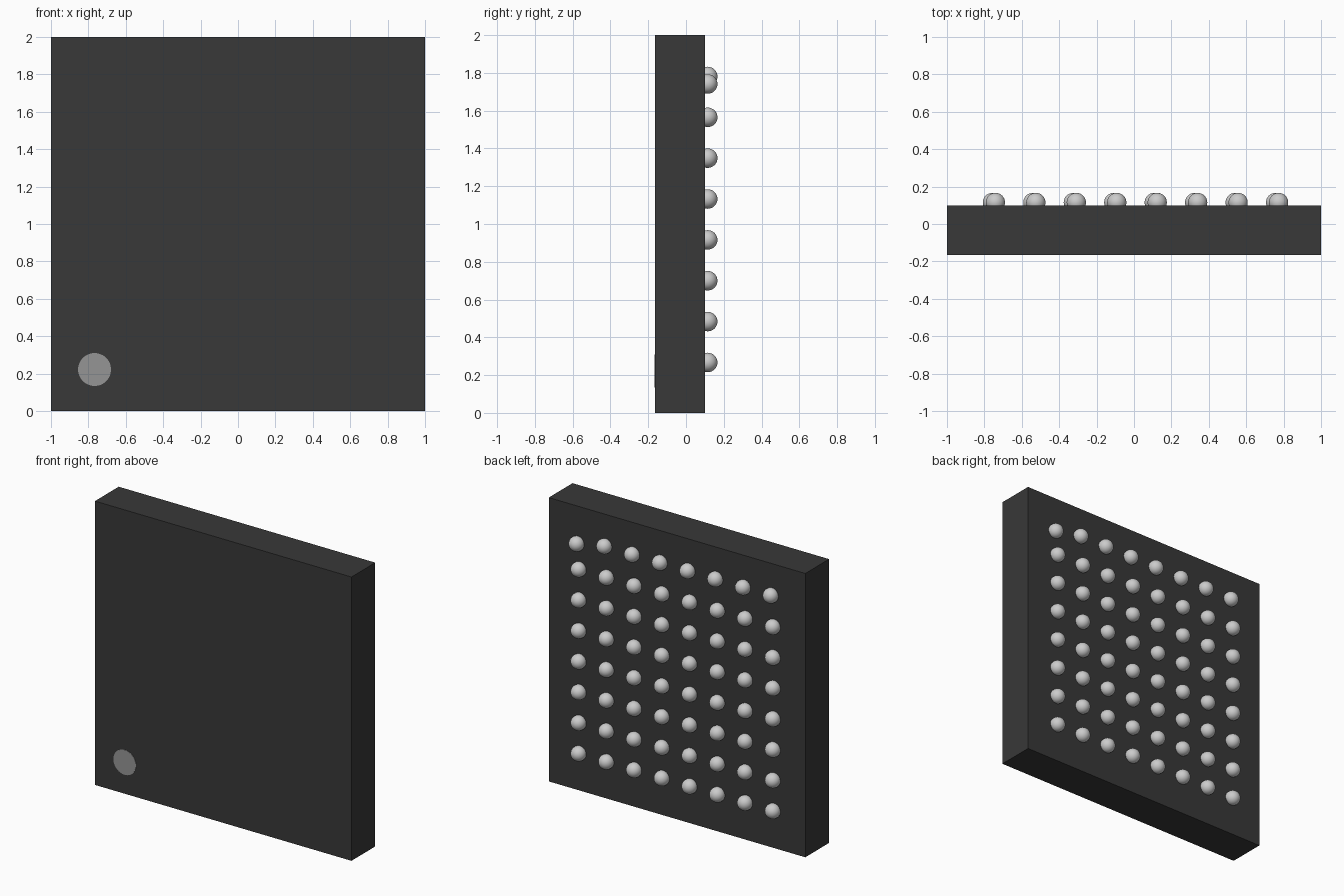
import bpy, bmesh, math
from mathutils import Matrix

cube = bpy.data.objects.get("Cube")
if cube:
    bpy.data.objects.remove(cube, do_unlink=True)


def material(name, value):
    mat = bpy.data.materials.new(name)
    mat.use_nodes = True
    colour = (value, value, value, 1)
    mat.diffuse_color = colour
    mat.node_tree.nodes["Principled BSDF"].inputs["Base Color"].default_value = colour
    return mat


def add_object(name, bm, mat):
    mesh = bpy.data.meshes.new(name)
    bm.to_mesh(mesh)
    bm.free()
    mesh.materials.append(mat)
    obj = bpy.data.objects.new(name, mesh)
    bpy.context.collection.objects.link(obj)
    return obj


charcoal = material("charcoal", 0.04)
mid_grey = material("mid grey", 0.30)
silver = material("silver", 0.60)

FRONT, BACK = -0.165, 0.10
RADIUS, PITCH = 0.0515, 0.2163

# Square slab body
bm = bmesh.new()
bmesh.ops.create_cube(bm, size=1, matrix=Matrix.Translation((0, (FRONT + BACK) / 2, 1))
                      @ Matrix.Diagonal((2, BACK - FRONT, 2, 1)))
add_object("slab_body", bm, charcoal)

# Round marker plate in the lower corner of the front
bm = bmesh.new()
bmesh.ops.create_cone(bm, cap_ends=True, segments=48, radius1=0.088, radius2=0.088, depth=0.004,
                      matrix=Matrix.Translation((-0.767, FRONT, 0.222))
                      @ Matrix.Rotation(math.pi / 2, 4, 'X'))
add_object("corner_marker", bm, mid_grey)

# Eight by eight grid of balls sunk into the back; the top row is offset sideways
# and its last ball sits a little lower
for row in range(8):
    bm = bmesh.new()
    for col in range(8):
        x = (col - 3.5) * PITCH + (0.016 if row == 7 else 0)
        z = 0.267 + row * PITCH - (0.04 if row == 7 and col == 7 else 0)
        bmesh.ops.create_uvsphere(bm, u_segments=32, v_segments=16, radius=RADIUS,
                                  matrix=Matrix.Translation((x, 0.115, z))
                                  @ Matrix.Rotation(math.pi / 2, 4, 'X'))
    for face in bm.faces:
        face.smooth = True
    add_object(f"ball_row_{row + 1}", bm, silver)
